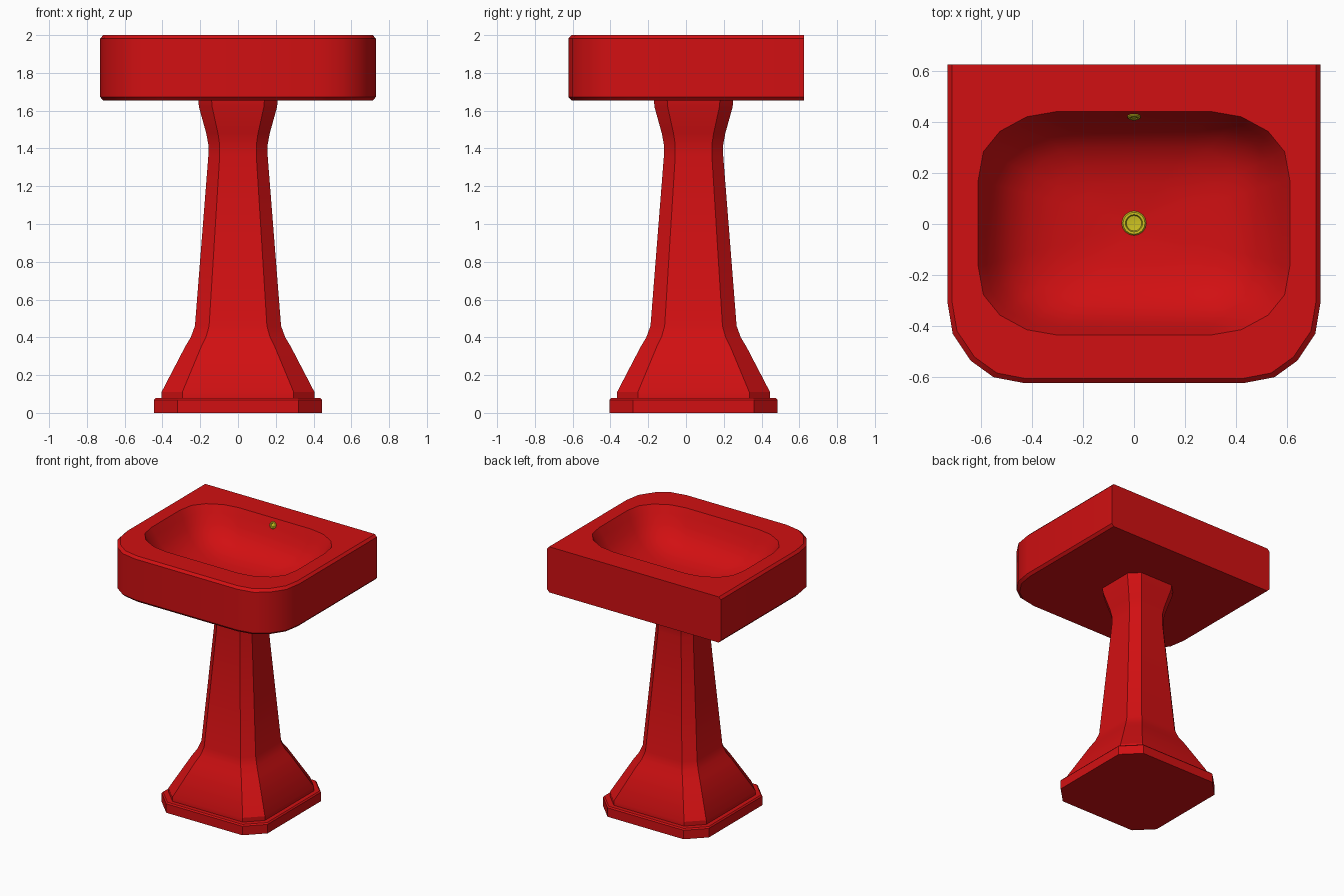
import bpy, bmesh, math

old = bpy.data.objects.get("Cube")
if old:
    bpy.data.objects.remove(old, do_unlink=True)


def make_material(name, rgb):
    mat = bpy.data.materials.new(name)
    mat.use_nodes = True
    mat.diffuse_color = (*rgb, 1)
    mat.node_tree.nodes["Principled BSDF"].inputs["Base Color"].default_value = (*rgb, 1)
    return mat


red = make_material("red enamel", (0.64, 0.005, 0.006))
yellow = make_material("yellow brass", (0.62, 0.55, 0.015))


def add_rings(bm, rings):
    """Skin a stack of equal rings with quads and return the ring vertices."""
    loops = [[bm.verts.new(p) for p in ring] for ring in rings]
    for a, b in zip(loops, loops[1:]):
        for i in range(len(a)):
            j = (i + 1) % len(a)
            bm.faces.new((a[i], a[j], b[j], b[i]))
    return loops


def finish(bm, name, mat, angle=30):
    bmesh.ops.recalc_face_normals(bm, faces=bm.faces)
    mesh = bpy.data.meshes.new(name)
    bm.to_mesh(mesh)
    bm.free()
    mesh.materials.append(mat)
    obj = bpy.data.objects.new(name, mesh)
    bpy.context.collection.objects.link(obj)
    bpy.ops.object.select_all(action="DESELECT")
    obj.select_set(True)
    bpy.context.view_layer.objects.active = obj
    bpy.ops.object.shade_smooth_by_angle(angle=math.radians(angle))
    return obj


def mirror_x(points):
    return points + [(-x, y) for x, y in reversed(points)]


# Pedestal: chamfered square sections (height, half width, chamfer)
def chamfered(z, h, c, cy=0.04):
    k = h - c
    pts = mirror_x([(k, h), (h, k), (h, -k), (k, -h)])
    return [(x, y + cy, z) for x, y in pts]


def pedestal_part(name, sections):
    bm = bmesh.new()
    loops = add_rings(bm, [chamfered(*s) for s in sections])
    bm.faces.new(loops[0])
    bm.faces.new(loops[-1])
    return finish(bm, name, red)


pedestal_part("pedestal_plinth", [(0, .445, .125), (.068, .445, .125), (.078, .437, .122)])
pedestal_part("pedestal_column", [
    (.07, .405, .11), (.11, .405, .11), (.35, .28, .085), (.40, .25, .08),
    (.46, .228, .075), (1.36, .157, .06), (1.42, .157, .06), (1.48, .168, .062),
    (1.62, .207, .07), (1.66, .21, .07)])

# Basin: square back, rounded front corners, softened top and bottom edges
OUTLINE = mirror_x([(.73, .625), (.73, -.31), (.71, -.43), (.64, -.535), (.55, -.6), (.43, -.623)])


def outline(z, inset):
    sx, sy = 1 - inset / .73, 1 - inset / .623
    return [(x * sx, y if y > 0 else y * sy, z) for x, y in OUTLINE]


# Bowl opening with rounded corners, shrinking towards the drain
QUARTER = [(.61, .17), (.59, .28), (.525, .36), (.42, .417), (.305, .437)]
OPENING = mirror_x([(x, -y) for x, y in reversed(QUARTER)] + QUARTER)
BOWL = [(1, 2), (.95, 1.945), (.89, 1.88), (.80, 1.815), (.68, 1.765),
        (.52, 1.73), (.34, 1.71), (.08, 1.70)]

bm = bmesh.new()
shell = add_rings(bm, [outline(1.653, .018), outline(1.672, 0), outline(1.982, 0), outline(2, .017)])
bowl = add_rings(bm, [[(x * s, y * s + .003, z) for x, y in OPENING] for s, z in BOWL])
bm.faces.new(shell[0])
bm.faces.new(bowl[-1])
rim = []
for loop in (shell[-1], bowl[0]):
    for i, v in enumerate(loop):
        rim.append(bm.edges.get((v, loop[(i + 1) % len(loop)])))
bmesh.ops.triangle_fill(bm, edges=rim, use_beauty=True)
finish(bm, "basin", red)


# Brass fittings turned from a (radius, height) profile
def turned(name, profile, location, tilt=0, sides=16):
    bm = bmesh.new()
    rings = [[(r * math.cos(math.tau * i / sides), r * math.sin(math.tau * i / sides), z)
              for i in range(sides)] for r, z in profile]
    loops = add_rings(bm, rings)
    bm.faces.new(loops[0])
    bm.faces.new(loops[-1])
    obj = finish(bm, name, yellow)
    obj.location = location
    obj.rotation_euler.x = tilt
    return obj


turned("drain", [(.048, -.01), (.048, .006), (.043, .012), (.034, .012), (.030, .005), (.026, .004)],
       (0, .003, 1.70))
turned("overflow_cap", [(.026, -.008), (.026, .004), (.021, .008), (.014, .008), (.011, .004)],
       (0, .421, 1.955), math.radians(68))
